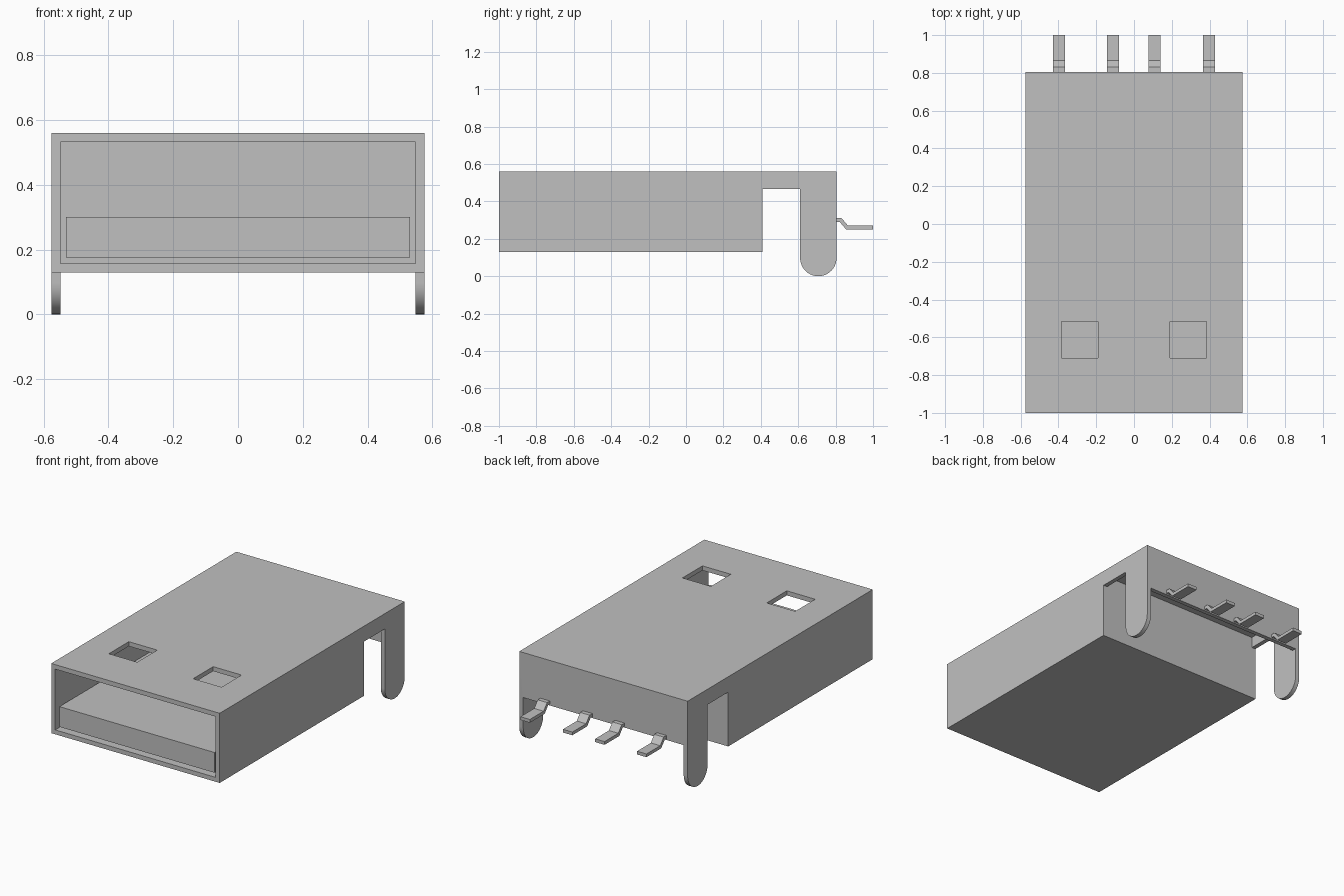
import bpy
import bmesh
from math import pi, sin, cos, radians

if "Cube" in bpy.data.objects:
    bpy.data.objects.remove(bpy.data.objects["Cube"], do_unlink=True)

# One plain metal grey
METAL = (0.527, 0.527, 0.527, 1)
metal = bpy.data.materials.new("metal grey")
metal.use_nodes = True
metal.diffuse_color = METAL
metal.node_tree.nodes["Principled BSDF"].inputs["Base Color"].default_value = METAL


def extrude_profile(name, profile, x0, x1):
    """Extrude a closed (y, z) outline along x."""
    bm = bmesh.new()
    face = bm.faces.new([bm.verts.new((x0, y, z)) for y, z in profile])
    moved = bmesh.ops.extrude_face_region(bm, geom=[face])["geom"]
    verts = [v for v in moved if isinstance(v, bmesh.types.BMVert)]
    bmesh.ops.translate(bm, verts=verts, vec=(x1 - x0, 0, 0))
    bmesh.ops.recalc_face_normals(bm, faces=bm.faces)
    mesh = bpy.data.meshes.new(name)
    bm.to_mesh(mesh)
    bm.free()
    mesh.materials.append(metal)
    obj = bpy.data.objects.new(name, mesh)
    bpy.context.collection.objects.link(obj)
    return obj


def box(name, x0, x1, y0, y1, z0, z1):
    return extrude_profile(name, [(y0, z0), (y1, z0), (y1, z1), (y0, z1)], x0, x1)


def activate(obj):
    bpy.ops.object.select_all(action="DESELECT")
    obj.select_set(True)
    bpy.context.view_layer.objects.active = obj


def cut(obj, cutter):
    """Subtract the cutter and remove it."""
    mod = obj.modifiers.new("cut", "BOOLEAN")
    mod.operation = "DIFFERENCE"
    mod.solver = "EXACT"
    mod.object = cutter
    activate(obj)
    bpy.ops.object.modifier_apply(modifier=mod.name)
    bpy.data.objects.remove(cutter, do_unlink=True)


W, IN = 0.575, 0.548              # outer and inner half width
FRONT, BACK = -1.0, 0.805
BOTTOM, TOP = 0.13, 0.56
NOTCH, LEG = 0.41, 0.61           # notch start, leg start
ROOF = 0.532                      # underside of the top plate

# Shell side outline with notch and round-ended leg
r = (BACK - LEG) / 2
arc = [(LEG + r - r * cos(i * pi / 20), r - r * sin(i * pi / 20)) for i in range(21)]
outline = [(FRONT, TOP), (FRONT, BOTTOM), (NOTCH, BOTTOM), (NOTCH, 0.465),
           (LEG, 0.465)] + arc + [(BACK, TOP)]
shell = extrude_profile("shell", outline, -W, W)

# Front opening, rear hollow and the space below the back wall
cut(shell, box("socket_cutter", -IN, IN, FRONT - 0.1, 0.2, 0.157, ROOF))
cut(shell, box("rear_cutter", -IN, IN, NOTCH, 0.778, -0.1, ROOF))
cut(shell, box("back_cutter", -IN, IN, 0.7, 0.9, -0.1, 0.282))

# Two square windows in the top plate
for side in (-1, 1):
    x = side * 0.288
    cut(shell, box("window_cutter", x - 0.097, x + 0.097, -0.71, -0.515, 0.5, 0.6))

activate(shell)
bpy.ops.object.shade_smooth_by_angle(angle=radians(30))

# Contact tongue inside the opening
box("tongue", -0.53, 0.53, -0.985, 0.22, 0.175, 0.30)

# Four bent solder pins behind the back wall
pin = [(0.79, 0.29), (0.822, 0.29), (0.856, 0.25), (1.0, 0.25),
       (1.0, 0.27), (0.866, 0.27), (0.832, 0.31), (0.79, 0.31)]
for i, x in enumerate((-0.398, -0.112, 0.108, 0.398)):
    extrude_profile(f"pin_{i + 1}", pin, x - 0.032, x + 0.032)
